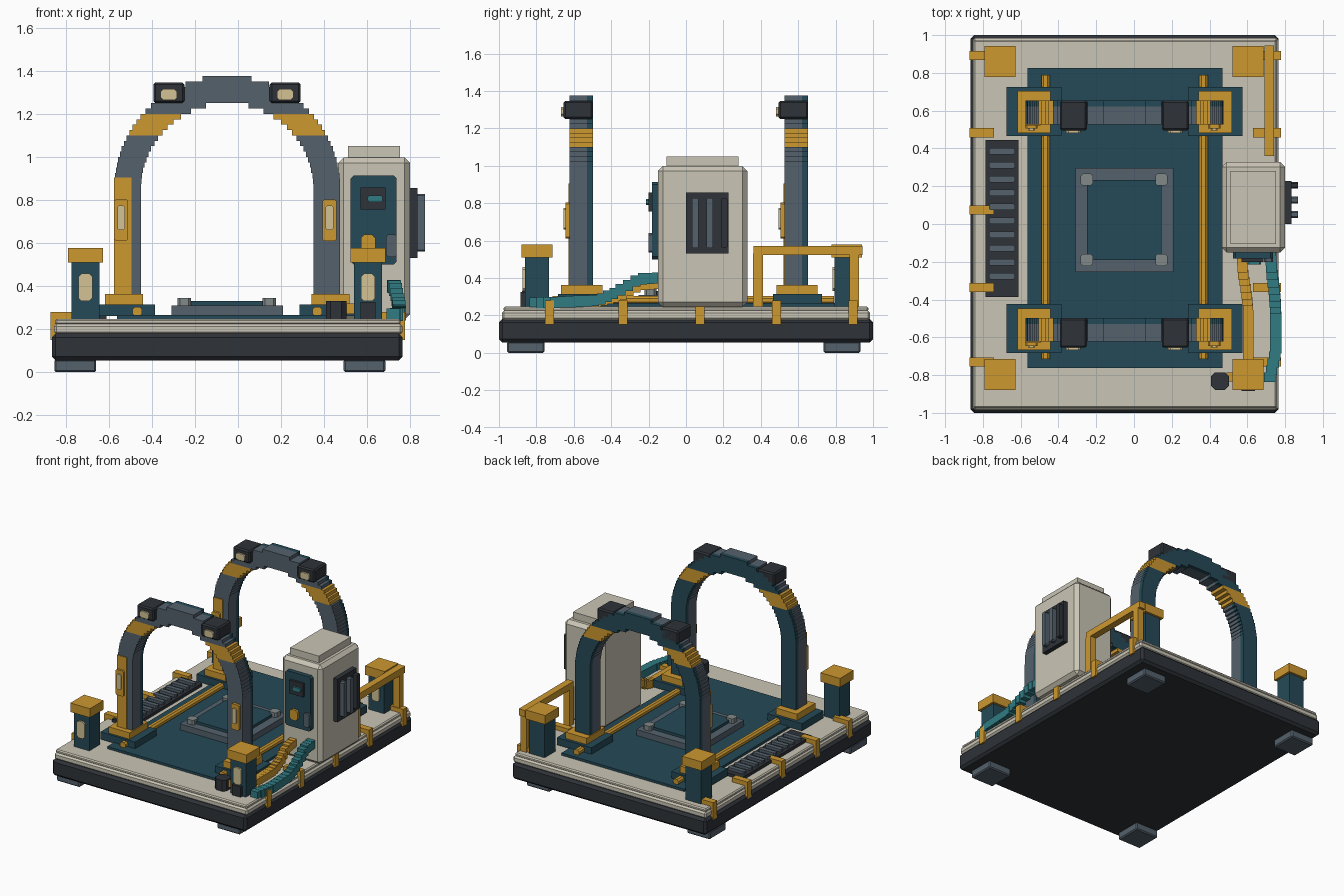
import bpy, bmesh, math
from mathutils import Vector

if "Cube" in bpy.data.objects:
    bpy.data.objects.remove(bpy.data.objects["Cube"], do_unlink=True)


def lin(c):
    c /= 255
    return c / 12.92 if c <= 0.04045 else ((c + 0.055) / 1.055) ** 2.4


def material(name, *rgb):
    m = bpy.data.materials.new(name)
    col = [lin(c) for c in rgb] + [1]
    m.use_nodes = True
    m.diffuse_color = col
    b = next(n for n in m.node_tree.nodes if n.type == 'BSDF_PRINCIPLED')
    b.inputs["Base Color"].default_value = col
    b.inputs["Roughness"].default_value = 0.8
    return m


YELLOW = material("safety yellow", 205, 152, 48)
CREAM = material("warm cream", 202, 197, 181)
BLUE = material("deep blue", 37, 74, 87)
SLATE = material("slate grey", 84, 97, 108)
DARK = material("charcoal", 46, 51, 57)
TEAL = material("teal", 48, 124, 132)
LENS = material("pale lamp", 210, 194, 148)
STUD = material("stud grey", 130, 138, 138)


def finish(name, bm, mat):
    bmesh.ops.recalc_face_normals(bm, faces=bm.faces)
    me = bpy.data.meshes.new(name)
    bm.to_mesh(me)
    bm.free()
    me.materials.append(mat)
    ob = bpy.data.objects.new(name, me)
    bpy.context.collection.objects.link(ob)
    return ob


def add_box(bm, x0, x1, y0, y1, z0, z1):
    vs = bmesh.ops.create_cube(bm, size=1)["verts"]
    for v in vs:
        v.co = Vector(((x0 + x1) / 2 + v.co.x * (x1 - x0),
                       (y0 + y1) / 2 + v.co.y * (y1 - y0),
                       (z0 + z1) / 2 + v.co.z * (z1 - z0)))


def box(name, mat, x0, x1, y0, y1, z0, z1, bevel=0.0, axis=None):
    """Box from its limits; bevel all edges, or only those along one axis."""
    bm = bmesh.new()
    add_box(bm, x0, x1, y0, y1, z0, z1)
    if bevel:
        edges = [e for e in bm.edges if axis is None or
                 abs((e.verts[0].co - e.verts[1].co).normalized()[axis]) > 0.9]
        bmesh.ops.bevel(bm, geom=edges, offset=bevel, segments=1, affect='EDGES')
    return finish(name, bm, mat)


def prism(name, mat, pts, y0, y1):
    """Extrude an xz outline along y."""
    bm = bmesh.new()
    f = bm.faces.new([bm.verts.new((x, y0, z)) for x, z in pts])
    new = bmesh.ops.extrude_face_region(bm, geom=[f])["geom"]
    bmesh.ops.translate(bm, vec=(0, y1 - y0, 0),
                        verts=[g for g in new if isinstance(g, bmesh.types.BMVert)])
    return finish(name, bm, mat)


CX = -0.05  # centre line of the platform

# Platform
box("base_skirt", DARK, -0.865, 0.765, -1, 1, 0.055, 0.18, 0.018)
box("deck_lower", CREAM, -0.855, 0.765, -0.985, 0.985, 0.175, 0.225, 0.012)
box("deck_upper", CREAM, -0.85, 0.755, -0.975, 0.975, 0.22, 0.247, 0.008)
for x in (-0.756, 0.588):
    for y in (-0.856, 0.834):
        box("foot_pad", SLATE, x - 0.097, x + 0.097, y - 0.1, y + 0.1, 0, 0.06, 0.008)
box("floor_plate", BLUE, -0.563, 0.468, -0.762, 0.825, 0.24, 0.265)

# Central pad: four bars around a raised plate, with corner studs
for y0, y1 in ((-0.254, -0.19), (0.232, 0.296)):
    box("pad_bar", SLATE, -0.31, 0.21, y0, y1, 0.26, 0.31)
for x0, x1 in ((-0.31, -0.25), (0.145, 0.21)):
    box("pad_bar", SLATE, x0, x1, -0.19, 0.232, 0.26, 0.31)
box("pad_plate", BLUE, -0.25, 0.145, -0.19, 0.232, 0.26, 0.33)
for x in (-0.25, 0.145):
    for y in (-0.19, 0.235):
        box("pad_stud", STUD, x - 0.032, x + 0.032, y - 0.032, y + 0.032, 0.3, 0.345, 0.012, 2)

# Stepped arches
SPRING, R_OUT, R_IN, ROWS = 0.85, 0.525, 0.4, 21
STEP = R_OUT / ROWS


def half_width(r, z):
    d = max(z - SPRING, 0)
    return math.sqrt(r * r - d * d) if d < r else 0.0


def arch_piece(name, mat, z0, z1, y0, y1):
    """Left and right part of the stepped ring between two heights."""
    zs = [z0] + [SPRING + i * STEP for i in range(ROWS + 1)
                 if z0 + 1e-4 < SPRING + i * STEP < z1 - 1e-4] + [z1]
    for s in (-1, 1):
        outer, inner = [], []
        for a, b in zip(zs, zs[1:]):
            o, i = half_width(R_OUT, (a + b) / 2), half_width(R_IN, (a + b) / 2)
            outer += [(CX + s * o, a), (CX + s * o, b)]
            inner += [(CX + s * i, a), (CX + s * i, b)]
        prism(name, mat, outer + inner[::-1], y0, y1)


for yf in (-0.623, 0.527):
    ym, yb = yf + 0.094, yf + 0.126
    for z0, z1 in ((0.3, 1.1), (1.2, 1.375)):
        arch_piece("arch_front_layer", SLATE, z0, z1, yf, ym)
        arch_piece("arch_back_layer", BLUE, z0, z1, ym, yb)
    arch_piece("arch_stripe", YELLOW, 1.1, 1.2, yf, yb)
    box("leg_strip", YELLOW, CX - 0.526, CX - 0.445, yf - 0.006, yf + 0.002, 0.36, 0.905)
    # Leg panels with a lamp window
    for x0 in (-0.575, 0.393):
        box("leg_panel", YELLOW, x0, x0 + 0.065, yf - 0.022, yf, 0.61, 0.803, 0.008, 1)
        box("leg_window", LENS, x0 + 0.014, x0 + 0.05, yf - 0.032, yf - 0.02, 0.66, 0.775, 0.008, 1)
    # Flood lamps
    for x in (-0.321, 0.219):
        box("lamp_housing", DARK, x - 0.072, x + 0.072, yf - 0.032, yb, 1.25, 1.347, 0.01)
        box("lamp_lens", LENS, x - 0.038, x + 0.038, yf - 0.045, yf - 0.03, 1.264, 1.315, 0.012, 1)
    # Stepped feet
    yc = yf + 0.066
    for x in (-0.53, 0.43):
        box("leg_base", BLUE, x - 0.145, x + 0.145, yc - 0.127, yc + 0.133, 0.26, 0.315)
        box("leg_shoe", YELLOW, x - 0.088, x + 0.088, yc - 0.11, yc + 0.11, 0.31, 0.363)

# Floor rails
for x in (-0.468, 0.368):
    box("floor_rail", YELLOW, x - 0.023, x + 0.023, -0.715, 0.79, 0.26, 0.303, 0.012, 1)

# Side grill
box("grill_tray", DARK, -0.786, -0.612, -0.386, 0.444, 0.24, 0.27)
for i in range(10):
    y = 0.385 - i * 0.0735
    box("grill_slat", SLATE, -0.768, -0.63, y - 0.017, y + 0.017, 0.265, 0.29, 0.008, 2)

# Edge clips
for y in (-0.73, -0.337, 0.075, 0.483, 0.893):
    box("clip_top_left", YELLOW, -0.87, -0.74, y - 0.024, y + 0.024, 0.24, 0.28)
    box("clip_side_left", YELLOW, -0.87, -0.845, y - 0.024, y + 0.024, 0.15, 0.28)
    box("clip_top_right", YELLOW, 0.63, 0.777, y - 0.024, y + 0.024, 0.24, 0.28)
    box("clip_side_right", YELLOW, 0.745, 0.777, y - 0.024, y + 0.024, 0.15, 0.28)

# Corner posts
for x in (-0.709, 0.604):
    for y in (-0.797, 0.86):
        box("post", BLUE, x - 0.065, x + 0.065, y - 0.065, y + 0.065, 0.24, 0.515)
        box("post_cap", YELLOW, x - 0.082, x + 0.082, y - 0.082, y + 0.082, 0.51, 0.578)
        box("post_light", LENS, x - 0.032, x + 0.032, y - 0.078, y - 0.064, 0.33, 0.458, 0.014, 1)
box("post_socket", DARK, 0.57, 0.64, -0.885, -0.855, 0.245, 0.325)
box("bollard", DARK, 0.408, 0.504, -0.878, -0.785, 0.245, 0.33, 0.022, 2)
box("bollard_link", YELLOW, 0.49, 0.55, -0.835, -0.785, 0.27, 0.32)

# Control cabinet
box("cabinet_body", CREAM, 0.465, 0.80, -0.15, 0.328, 0.245, 0.998, 0.026)
box("cabinet_cap", CREAM, 0.51, 0.752, -0.105, 0.28, 0.99, 1.05)
box("cabinet_door", BLUE, 0.523, 0.737, -0.182, -0.145, 0.5, 0.914, 0.014, 1)
box("door_screen", DARK, 0.57, 0.686, -0.2, -0.18, 0.756, 0.858)
box("screen_light", TEAL, 0.602, 0.672, -0.214, -0.198, 0.79, 0.822, 0.008, 1)
box("door_knob", YELLOW, 0.572, 0.638, -0.2, -0.18, 0.56, 0.64, 0.016, 1)
box("door_latch", SLATE, 0.688, 0.737, -0.2, -0.18, 0.535, 0.64, 0.01, 1)
box("vent_frame", DARK, 0.795, 0.835, 0.0, 0.227, 0.53, 0.856)
for y, mat in ((0.05, SLATE), (0.127, SLATE), (0.205, DARK)):
    box("vent_fin", mat, 0.83, 0.868, y - 0.018, y + 0.018, 0.56, 0.828, 0.008, 0)

# Hand rail
for y in (0.385, 0.9):
    box("rail_post", YELLOW, 0.69, 0.742, y - 0.026, y + 0.026, 0.24, 0.53)
box("rail_bar", YELLOW, 0.69, 0.742, 0.36, 0.944, 0.522, 0.572)


# Stepped hoses: short blocks along a path
def hose(name, mat, path, r):
    bm = bmesh.new()
    for a, b in zip(path, path[1:]):
        a, b = Vector(a), Vector(b)
        n = max(1, round((b - a).length / 0.04))
        for i in range(n):
            p = a.lerp(b, (i + 0.5) / n)
            h = abs(b.y - a.y) / n / 2 + 0.006
            add_box(bm, p.x - r, p.x + r, p.y - h, p.y + h, p.z - r, p.z + r)
    return finish(name, bm, mat)


hose("teal_hose", TEAL, [(0.72, -0.14, 0.40), (0.73, -0.25, 0.395), (0.745, -0.37, 0.325),
                         (0.75, -0.47, 0.28), (0.75, -0.68, 0.27), (0.715, -0.83, 0.265)], 0.03)
hose("yellow_hose", YELLOW, [(0.57, -0.14, 0.37), (0.575, -0.25, 0.36), (0.595, -0.36, 0.3),
                             (0.605, -0.46, 0.275), (0.605, -0.74, 0.27)], 0.027)
